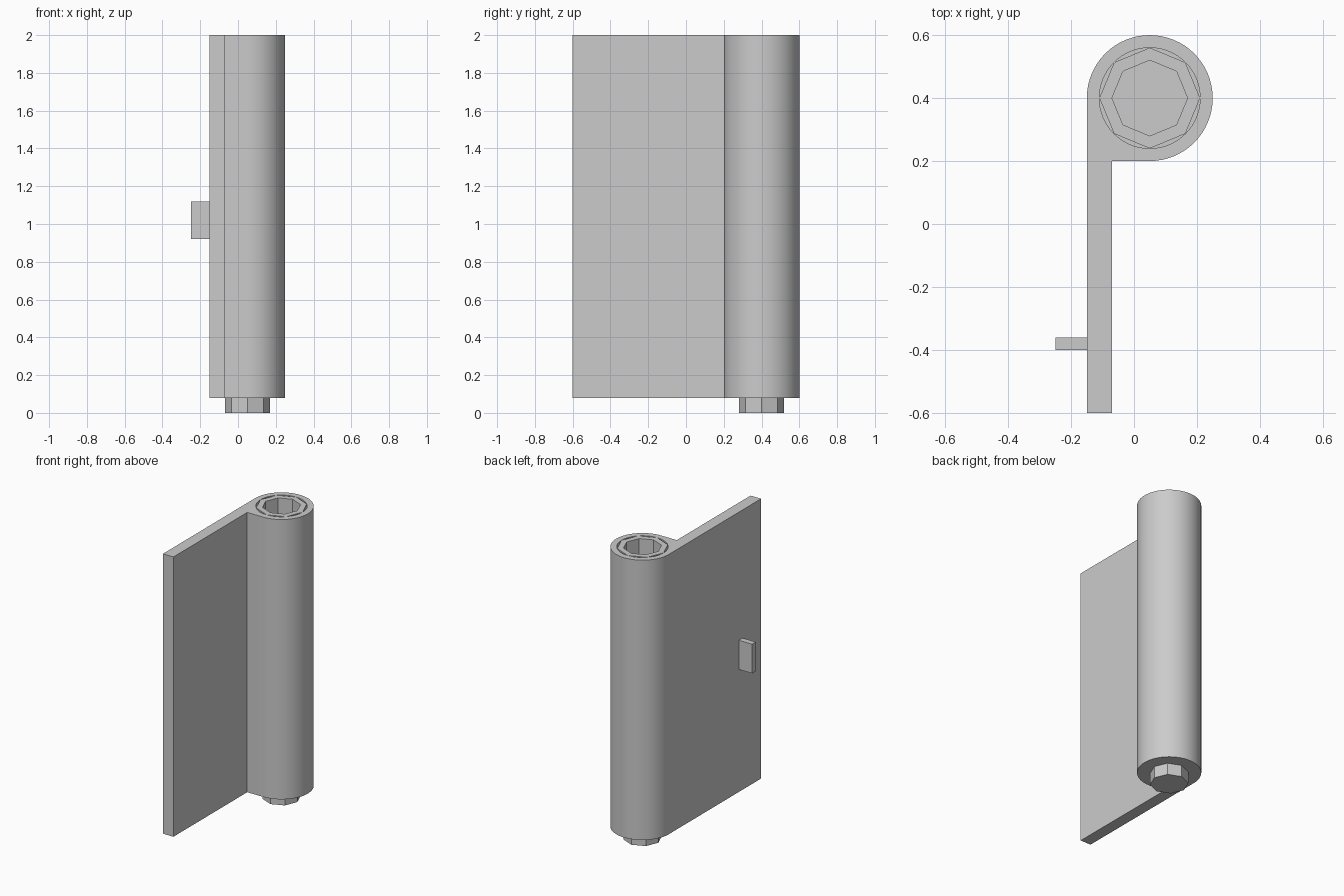
import bpy, bmesh
from math import sin, cos, radians

cube = bpy.data.objects.get("Cube")
if cube:
    bpy.data.objects.remove(cube, do_unlink=True)

CX, CY = 0.05, 0.40          # barrel axis
BASE, TOP = 0.08, 2.0        # height range of the leaf and barrel
FLOOR = 0.16                 # bottom of the blind bore

steel = bpy.data.materials.new("grey_steel")
steel.use_nodes = True
colour = (0.6, 0.6, 0.6, 1)
steel.diffuse_color = colour
steel.node_tree.nodes["Principled BSDF"].inputs["Base Color"].default_value = colour


def arc(radius, count, start=0, sweep=360):
    """Points around the barrel axis; an open sweep includes both ends."""
    steps = count if sweep == 360 else count - 1
    angles = [radians(start + sweep * i / steps) for i in range(count)]
    return [(CX + radius * cos(a), CY + radius * sin(a)) for a in angles]


def prism(name, outline, z0, z1):
    """Extrude a flat outline upwards into a closed solid."""
    bm = bmesh.new()
    face = bm.faces.new([bm.verts.new((x, y, z0)) for x, y in outline])
    top = bmesh.ops.extrude_face_region(bm, geom=[face], use_keep_orig=True)
    verts = [v for v in top["geom"] if isinstance(v, bmesh.types.BMVert)]
    bmesh.ops.translate(bm, verts=verts, vec=(0, 0, z1 - z0))
    bmesh.ops.recalc_face_normals(bm, faces=bm.faces)
    mesh = bpy.data.meshes.new(name)
    bm.to_mesh(mesh)
    bm.free()
    mesh.materials.append(steel)
    obj = bpy.data.objects.new(name, mesh)
    bpy.context.collection.objects.link(obj)
    return obj


def cut(obj, cutter):
    """Subtract the cutter, apply the result and remove the cutter."""
    cutter.hide_render = True
    mod = obj.modifiers.new("bore", "BOOLEAN")
    mod.operation, mod.solver, mod.object = "DIFFERENCE", "EXACT", cutter
    bpy.context.view_layer.objects.active = obj
    bpy.ops.object.modifier_apply(modifier=mod.name)
    bpy.data.objects.remove(cutter, do_unlink=True)


# Flat leaf running into the round barrel, as one profile
profile = [(-0.15, -0.6), (-0.07, -0.6), (-0.07, 0.2)] + arc(0.2, 49, -90, 270)
body = prism("leaf_and_barrel", profile, BASE, TOP)
cut(body, prism("barrel_bore", arc(0.16, 64), FLOOR, TOP + 0.1))

# Octagonal bush lining the bore
bush = prism("octagonal_bush", arc(0.16, 8), FLOOR, TOP)
cut(bush, prism("bush_bore", arc(0.12, 8), FLOOR - 0.1, TOP + 0.1))

# Octagonal pin under the barrel
prism("octagonal_pin", arc(0.12, 8), 0, BASE)

# Small tab on the outer side of the leaf
prism("leaf_tab", [(-0.25, -0.4), (-0.15, -0.4), (-0.15, -0.36), (-0.25, -0.36)], 0.92, 1.12)

# Smooth the barrel while keeping its edges crisp
bpy.ops.object.select_all(action="DESELECT")
body.select_set(True)
bpy.context.view_layer.objects.active = body
bpy.ops.object.shade_smooth_by_angle(angle=radians(30))
